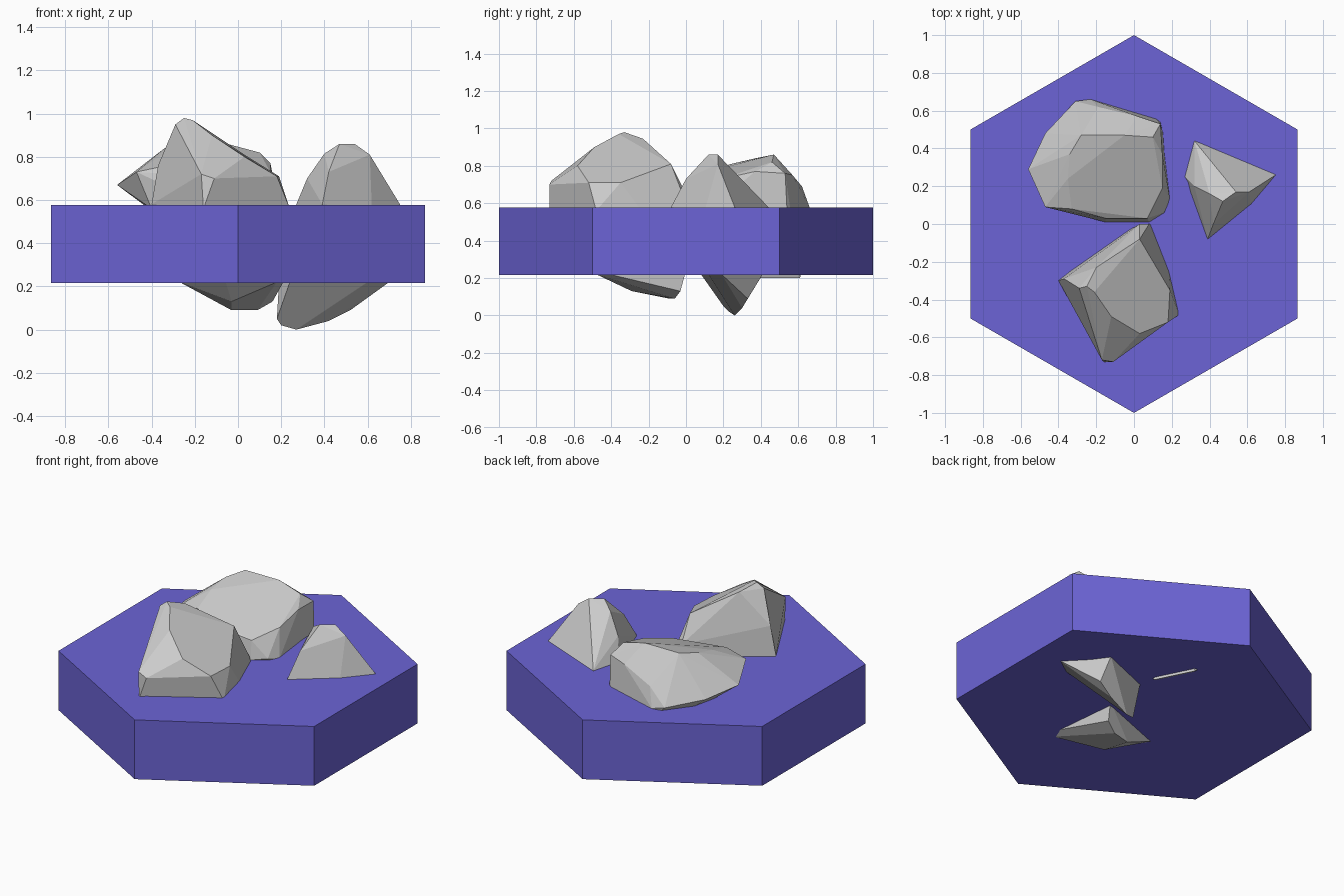
import bpy, bmesh, math


def finish(bm, name):
    mesh = bpy.data.meshes.new(name)
    bmesh.ops.recalc_face_normals(bm, faces=bm.faces[:])
    bm.to_mesh(mesh)
    bm.free()
    obj = bpy.data.objects.new(name, mesh)
    bpy.context.collection.objects.link(obj)
    return obj


def rock(name, points):
    """Chiselled boulder: convex hull of its corner points, near-flat facets merged."""
    bm = bmesh.new()
    for p in points:
        bm.verts.new(p)
    bmesh.ops.convex_hull(bm, input=bm.verts[:])
    loose = [v for v in bm.verts if not v.link_faces]
    bmesh.ops.delete(bm, geom=loose, context='VERTS')
    bmesh.ops.dissolve_limit(bm, angle_limit=math.radians(9),
                             verts=bm.verts[:], edges=bm.edges[:])
    return finish(bm, name)


# Hexagonal ground tile, corners on the y axis
bm = bmesh.new()
ring = [bm.verts.new((math.sin(i * math.pi / 3), math.cos(i * math.pi / 3), 0.215))
        for i in range(6)]
base = bm.faces.new(ring)
ext = bmesh.ops.extrude_face_region(bm, geom=[base], use_keep_orig=True)
for v in [g for g in ext["geom"] if isinstance(g, bmesh.types.BMVert)]:
    v.co.z = 0.578
tile = finish(bm, "hex_tile")
mat = bpy.data.materials.new("purple")
mat.diffuse_color = (0.15, 0.127, 0.67, 1)
tile.data.materials.append(mat)

# Front boulder, the tallest
rock("front_rock", [
    (-.21, -.36, .97), (-.20, -.23, .945), (.03, -.08, .81), (.15, -.27, .74),
    (.19, -.35, .71), (.18, -.52, .71), (.03, -.58, .80), (-.12, -.49, .90),
    (-.25, -.33, .98), (-.29, -.34, .95), (-.37, -.29, .76), (-.40, -.30, .58),
    (-.11, -.73, .70), (-.17, -.72, .72), (-.16, -.73, .56), (.24, -.48, .56),
    (.08, 0, .60), (.03, 0, .65), (.18, -.48, .22), (.21, -.41, .22),
    (-.27, -.17, .22), (-.03, -.29, .13), (-.03, -.09, .09), (.09, -.06, .09),
    (.16, -.03, .13), (.17, 0, .24)])

# Back left boulder, the broadest
rock("back_rock", [
    (-.28, .47, .86), (-.05, .47, .86), (.10, .46, .82), (.15, .37, .77),
    (.15, .19, .73), (.07, .03, .69), (-.15, .03, .71), (-.33, .08, .76),
    (-.35, .24, .81), (-.34, .37, .84), (-.47, .09, .73), (-.56, .29, .67),
    (-.47, .48, .63), (-.31, .65, .60), (-.23, .66, .58), (-.19, .62, .69),
    (.02, .57, .75), (.14, .53, .76), (.14, .54, .56), (.16, .06, .59),
    (.19, .13, .57), (-.15, .01, .58), (.08, .01, .58), (-.40, .10, .56),
    (.18, .39, .20), (.07, .61, .20), (-.20, .25, .40)])

# Right boulder, a standing wedge
rock("right_rock", [
    (.47, .12, .86), (.54, .17, .86), (.61, .17, .81), (.40, .16, .815),
    (.32, .20, .70), (.27, .25, .58), (.42, 0, .73), (.39, -.08, .58),
    (.32, .44, .58), (.75, .26, .58), (.70, .23, .67), (.73, .28, .56),
    (.62, .10, .56), (.18, .20, .05), (.20, .23, .02), (.27, .26, 0),
    (.42, .30, .04), (.52, .33, .09), (.51, .41, .22), (.70, .19, .22),
    (.60, .12, .22), (.19, .28, .22), (.24, .08, .22)])
